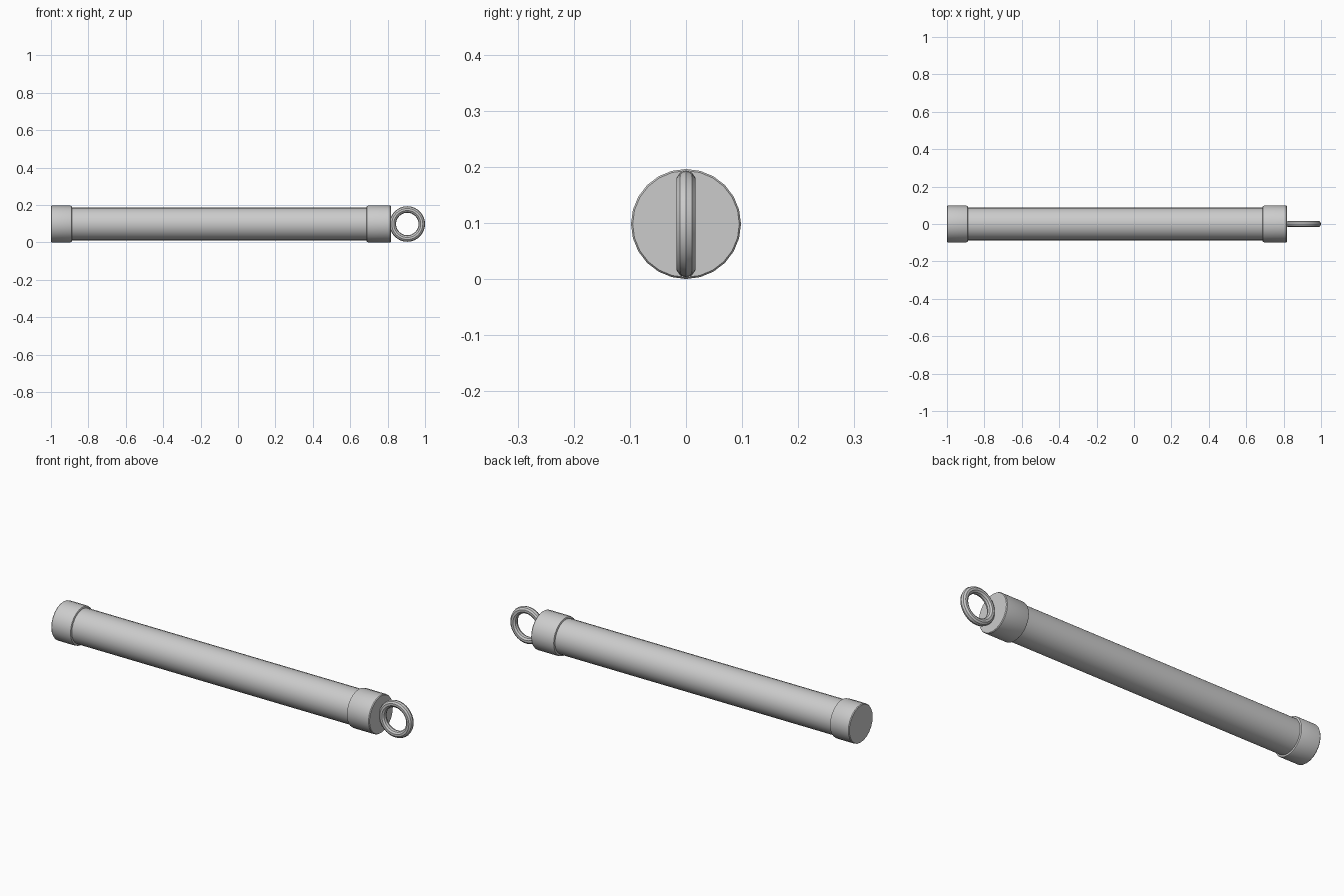
import bpy, bmesh, math

if "Cube" in bpy.data.objects:
    bpy.data.objects.remove(bpy.data.objects["Cube"])

SIDES = 24
Z = 0.098


def lathe(name, profile):
    """Spin an (x, radius) profile around the long axis, closing both ends."""
    bm = bmesh.new()
    rings = []
    for x, r in profile:
        rings.append([bm.verts.new((x,
                                    r * math.cos(2 * math.pi * i / SIDES),
                                    r * math.sin(2 * math.pi * i / SIDES)))
                      for i in range(SIDES)])
    for a, b in zip(rings, rings[1:]):
        for i in range(SIDES):
            j = (i + 1) % SIDES
            bm.faces.new((a[i], a[j], b[j], b[i]))
    bm.faces.new(rings[0])
    bm.faces.new(rings[-1])
    bmesh.ops.recalc_face_normals(bm, faces=bm.faces)
    me = bpy.data.meshes.new(name)
    bm.to_mesh(me)
    bm.free()
    ob = bpy.data.objects.new(name, me)
    bpy.context.collection.objects.link(ob)
    ob.location.z = Z
    smooth(ob)
    return ob


def smooth(ob):
    bpy.ops.object.select_all(action='DESELECT')
    ob.select_set(True)
    bpy.context.view_layer.objects.active = ob
    bpy.ops.object.shade_smooth_by_angle(angle=math.radians(35))


def cap(name, outer, inner):
    """Cap with a rounded inner lip and a softened outer rim."""
    d = 1 if inner > outer else -1
    lathe(name, [(outer, 0.095), (outer + d * 0.004, 0.098),
                 (inner - d * 0.008, 0.098), (inner - d * 0.002, 0.096),
                 (inner, 0.092), (inner, 0.086)])


# Long tube
lathe("tube", [(-0.98, 0.088), (0.80, 0.088)])

# End caps
cap("left_cap", -1.0, -0.888)
cap("right_cap", 0.818, 0.687)

# Hanging ring
bpy.ops.mesh.primitive_torus_add(major_radius=0.0775, minor_radius=0.0175,
                                 major_segments=32, minor_segments=10,
                                 location=(0.905, 0, Z),
                                 rotation=(math.pi / 2, 0, 0))
ring = bpy.context.object
ring.name = "hanging_ring"
smooth(ring)
